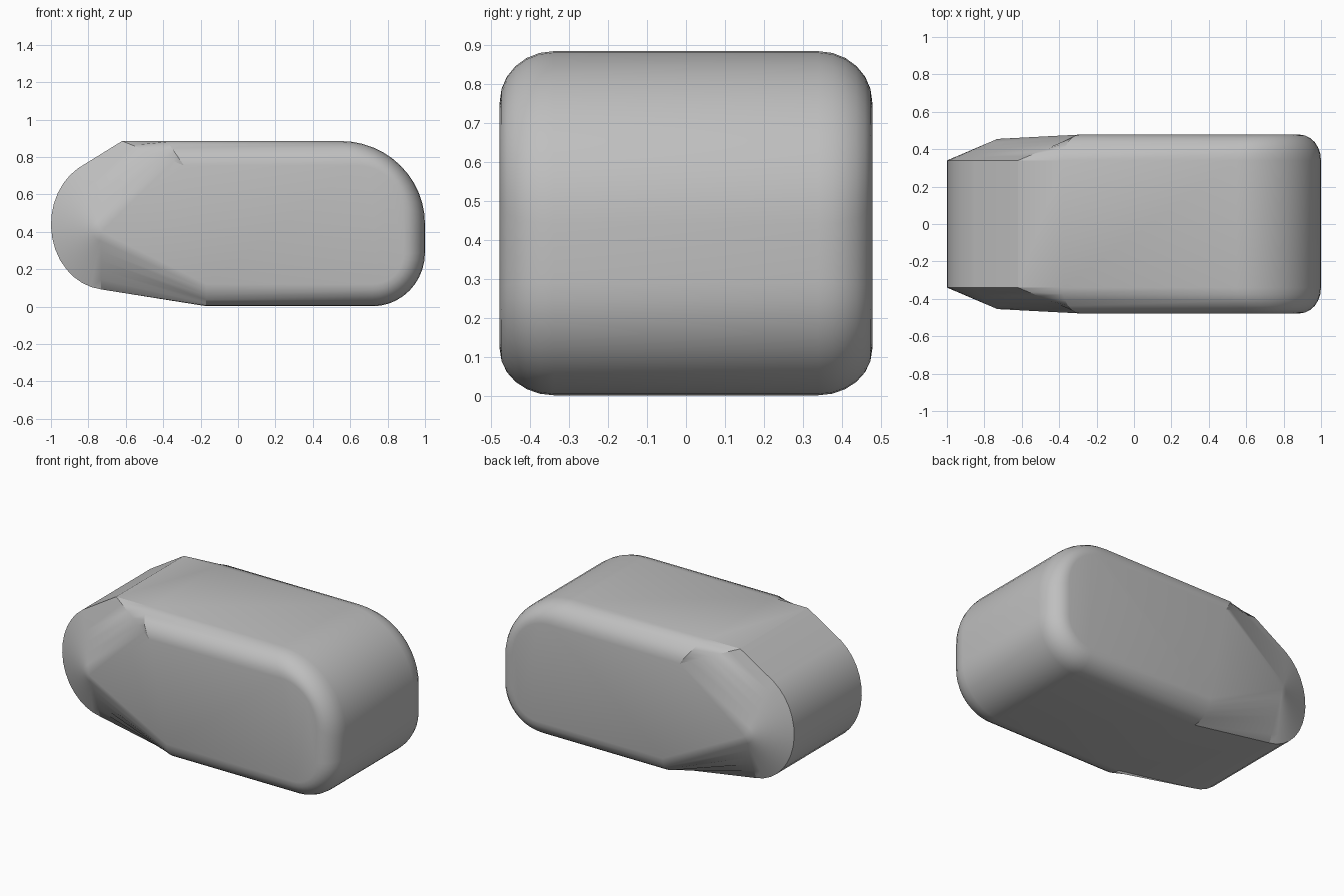
import bpy, bmesh
from math import sin, cos, pi, radians

cube = bpy.data.objects.get("Cube")
if cube:
    bpy.data.objects.remove(cube, do_unlink=True)

EDGE_Y, SIDE_Y, TIP_Y = 0.34, 0.478, 0.455
STEPS = 6


def arc(cx, cz, rx, rz, start, end, n):
    angles = [radians(start + (end - start) * i / n) for i in range(n + 1)]
    return [(cx + rx * cos(a), cz + rz * sin(a)) for a in angles]


# Outer rim paired with the side panel outline: (rim, panel, panel y, rounded)
tip, shoulder, heel = (-0.73, 0.40), (-0.29, 0.755), (-0.17, 0.12)
pairs = [(p, tip, TIP_Y, False) for p in arc(-0.70, 0.44, 0.30, 0.35, 264, 121, 14)]
pairs += [((-0.62, 0.885), shoulder, SIDE_Y, False),
          ((-0.38, 0.885), shoulder, SIDE_Y, True)]
for rim, panel in ((arc(0.55, 0.44, 0.45, 0.445, 90, 0, 12),
                    arc(0.64, 0.50, 0.245, 0.255, 90, 0, 12)),
                   (arc(0.72, 0.29, 0.28, 0.288, 0, -90, 10),
                    arc(0.72, 0.28, 0.165, 0.16, 0, -90, 10))):
    pairs += [(p, q, SIDE_Y, True) for p, q in zip(rim, panel)]
pairs.append(((-0.17, 0.002), heel, SIDE_Y, True))

bm = bmesh.new()


def ring(side, step):
    """One loop between the rim (step 0) and the side panel."""
    a = step / STEPS * pi / 2
    verts = []
    for p, q, y, rounded in pairs:
        inward, out = (1 - cos(a), sin(a)) if rounded else (step / STEPS,) * 2
        verts.append(bm.verts.new((p[0] + (q[0] - p[0]) * inward,
                                   side * (EDGE_Y + (y - EDGE_Y) * out),
                                   p[1] + (q[1] - p[1]) * inward)))
    return verts


# Body: belt between the two rims plus rounded and chamfered sides
front = [ring(-1, s) for s in range(STEPS, -1, -1)]
back = [ring(1, s) for s in range(STEPS + 1)]
rings = front + back
for a, b in zip(rings, rings[1:]):
    for i in range(len(pairs)):
        j = (i + 1) % len(pairs)
        bm.faces.new((a[i], a[j], b[j], b[i]))

# Side panels, with a slightly sloped triangle towards the narrow end
first = next(i for i, p in enumerate(pairs) if p[3])
for loop in (front[0], back[-1]):
    bm.faces.new(loop[first:])
    bm.faces.new((loop[0], loop[first], loop[-1]))

bmesh.ops.remove_doubles(bm, verts=bm.verts, dist=0.0005)
bmesh.ops.recalc_face_normals(bm, faces=bm.faces)
mesh = bpy.data.meshes.new("rounded_body")
bm.to_mesh(mesh)
bm.free()
body = bpy.data.objects.new("rounded_body", mesh)
bpy.context.collection.objects.link(body)

# Plain grey finish
grey = bpy.data.materials.new("light_grey")
grey.use_nodes = True
grey.diffuse_color = (0.52, 0.52, 0.52, 1)
grey.node_tree.nodes["Principled BSDF"].inputs["Base Color"].default_value = grey.diffuse_color
mesh.materials.append(grey)

bpy.context.view_layer.objects.active = body
body.select_set(True)
bpy.ops.object.shade_smooth_by_angle(angle=radians(22))
